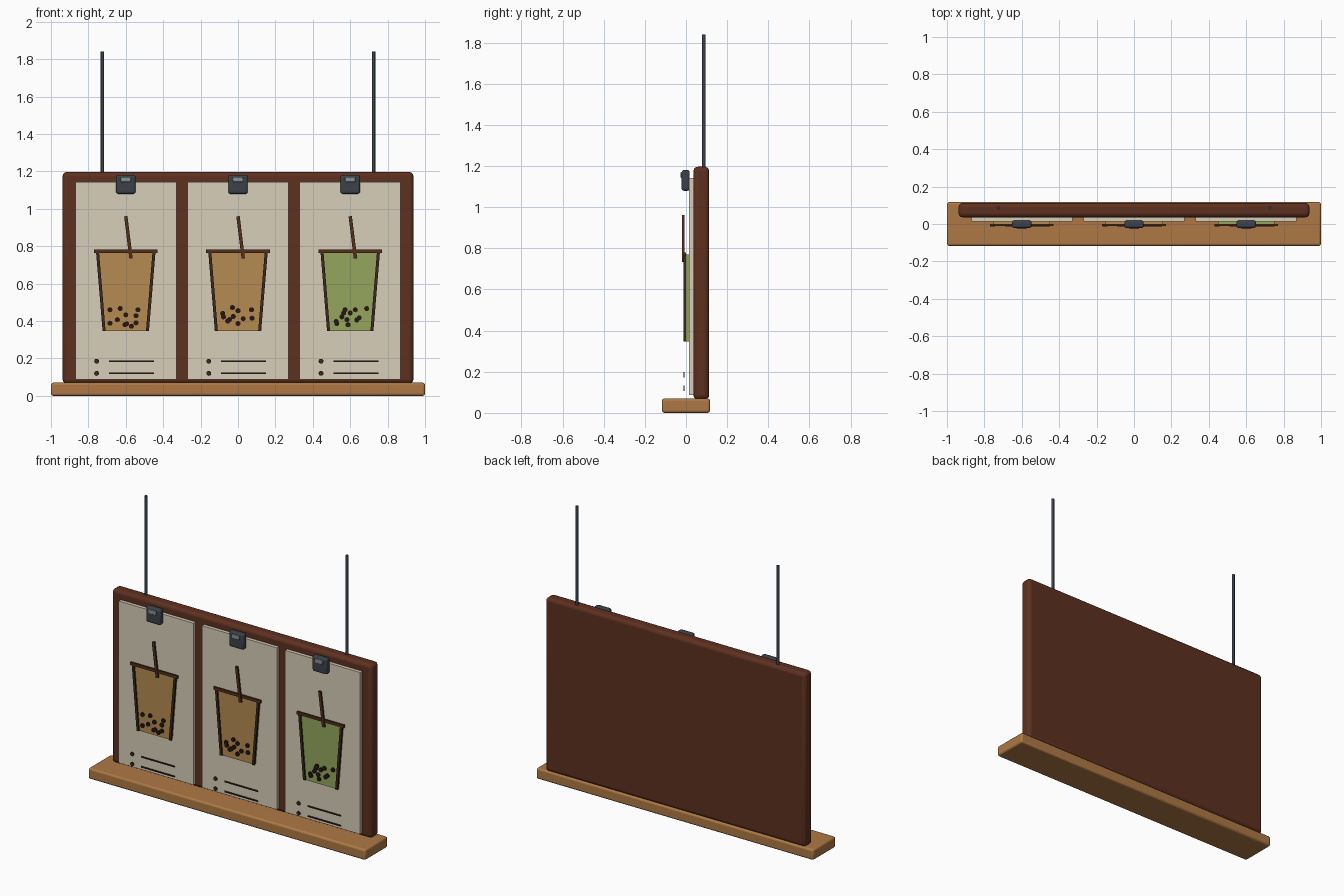
import bpy, bmesh, math
from mathutils import Matrix

if "Cube" in bpy.data.objects:
    bpy.data.objects.remove(bpy.data.objects["Cube"])


def material(name, r, g, b):
    m = bpy.data.materials.new(name)
    m.diffuse_color = [(c / 255) ** 2.2 for c in (r, g, b)] + [1]
    m.use_nodes = True
    m.node_tree.nodes["Principled BSDF"].inputs["Base Color"].default_value = m.diffuse_color
    return m


LIGHT_WOOD = material("light_wood", 172, 120, 70)
DARK_WOOD = material("dark_wood", 94, 52, 37)
PAPER = material("paper", 215, 205, 184)
INK = material("ink", 62, 44, 34)
STRAW = material("straw_brown", 84, 50, 34)
PEARL = material("pearl", 40, 28, 24)
TEA = material("milk_tea", 180, 138, 83)
MATCHA = material("green_tea", 147, 165, 94)
METAL = material("dark_metal", 62, 68, 75)
STEEL = material("steel", 135, 145, 150)


def finish(name, bm, mat, bevel=0, segments=3):
    bmesh.ops.recalc_face_normals(bm, faces=bm.faces)
    me = bpy.data.meshes.new(name)
    bm.to_mesh(me)
    bm.free()
    ob = bpy.data.objects.new(name, me)
    bpy.context.collection.objects.link(ob)
    me.materials.append(mat)
    if bevel:
        mod = ob.modifiers.new("bevel", "BEVEL")
        mod.width, mod.segments = bevel, segments
    bpy.ops.object.select_all(action="DESELECT")
    bpy.context.view_layer.objects.active = ob
    ob.select_set(True)
    bpy.ops.object.shade_smooth_by_angle(angle=math.radians(35))
    return ob


def prism(name, pts, y0, y1, mat, bevel=0, segments=3):
    """Extrude an x-z outline from y0 to y1."""
    bm = bmesh.new()
    front = [bm.verts.new((x, y0, z)) for x, z in pts]
    back = [bm.verts.new((x, y1, z)) for x, z in pts]
    n = len(pts)
    bm.faces.new(front)
    bm.faces.new(back[::-1])
    for i in range(n):
        j = (i + 1) % n
        bm.faces.new((front[j], front[i], back[i], back[j]))
    return finish(name, bm, mat, bevel, segments)


def box(name, x0, x1, y0, y1, z0, z1, mat, bevel=0, segments=3):
    return prism(name, [(x0, z0), (x1, z0), (x1, z1), (x0, z1)], y0, y1, mat, bevel, segments)


def stroke(name, a, b, w, y0, y1, mat):
    """Straight bar of width w between two x-z points."""
    dx, dz = b[0] - a[0], b[1] - a[1]
    k = w / 2 / math.hypot(dx, dz)
    nx, nz = -dz * k, dx * k
    pts = [(a[0] + nx, a[1] + nz), (a[0] - nx, a[1] - nz),
           (b[0] - nx, b[1] - nz), (b[0] + nx, b[1] + nz)]
    return prism(name, pts, y0, y1, mat)


def discs(name, centres, r, y0, y1, mat):
    bm = bmesh.new()
    for x, z in centres:
        m = Matrix.Translation((x, (y0 + y1) / 2, z)) @ Matrix.Rotation(math.pi / 2, 4, "X")
        bmesh.ops.create_cone(bm, cap_ends=True, segments=16, radius1=r, radius2=r,
                              depth=y1 - y0, matrix=m)
    return finish(name, bm, mat)


# Shelf and back board
box("shelf", -1, 1, -0.117, 0.117, 0, 0.07, LIGHT_WOOD, 0.012)
box("back_board", -0.938, 0.938, 0.036, 0.113, 0.065, 1.197, DARK_WOOD, 0.022)

# Hanging rods
for side, sx in (("left", -1), ("right", 1)):
    bm = bmesh.new()
    bmesh.ops.create_cone(bm, cap_ends=True, segments=16, radius1=0.009, radius2=0.009,
                          depth=0.67, matrix=Matrix.Translation((sx * 0.725, 0.087, 1.505)))
    finish("hanging_rod_" + side, bm, METAL)

# Pearl positions in each cup, relative to the cup centre
PEARLS = [
    [(-.085, .46), (-.03, .467), (.065, .46), (0, .433), (.055, .428), (-.045, .407),
     (-.085, .388), (.005, .385), (.055, .39), (.03, .372), (-.005, .38)],
    [(-.03, .472), (-.082, .44), (.072, .46), (-.078, .422), (0, .455), (-.045, .408),
     (-.025, .424), (.028, .412), (.075, .415), (-.055, .4), (0, .386)],
    [(-.027, .46), (.027, .46), (.088, .466), (-.035, .443), (0, .443), (-.045, .422),
     (-.075, .397), (-.018, .407), (.048, .417), (-.072, .386), (-.012, .38), (.035, .405)],
]

for i, (cx, drink) in enumerate(((-0.6, TEA), (0, TEA), (0.6, MATCHA))):
    tag = "_%d" % (i + 1)
    # Poster sheet
    box("poster" + tag, cx - 0.27, cx + 0.27, 0.014, 0.038, 0.088, 1.143, PAPER)
    # Cup drawing: drink, walls, rim, straw, pearls
    prism("drink" + tag, [(cx - 0.118, 0.347), (cx + 0.118, 0.347),
                          (cx + 0.152, 0.77), (cx - 0.152, 0.77)], -0.002, 0.016, drink)
    for side, sx in (("left", -1), ("right", 1)):
        stroke("cup_wall_" + side + tag, (cx + sx * 0.116, 0.347), (cx + sx * 0.151, 0.77),
               0.016, -0.011, 0.0, INK)
    box("cup_rim" + tag, cx - 0.17, cx + 0.17, -0.012, 0.0, 0.763, 0.781, STRAW)
    stroke("straw" + tag, (cx, 0.96), (cx + 0.028, 0.734), 0.018, -0.019, -0.008, STRAW)
    discs("pearls" + tag, [(cx + x, z) for x, z in PEARLS[i]], 0.0135, -0.01, 0.0, PEARL)
    # Menu bullets and rules
    discs("bullets" + tag, [(cx - 0.156, 0.185), (cx - 0.156, 0.12)], 0.013, -0.013, -0.008, INK)
    for row, z in (("upper", 0.185), ("lower", 0.12)):
        box("menu_line_" + row + tag, cx - 0.09, cx + 0.15, -0.013, -0.008, z - 0.004, z + 0.004, INK)
    # Clip holding the poster
    box("clip" + tag, cx - 0.052, cx + 0.052, -0.021, 0.018, 1.08, 1.181, METAL, 0.011)
    box("clip_plate" + tag, cx - 0.027, cx + 0.027, -0.027, -0.015, 1.143, 1.17, STEEL, 0.003, 2)
